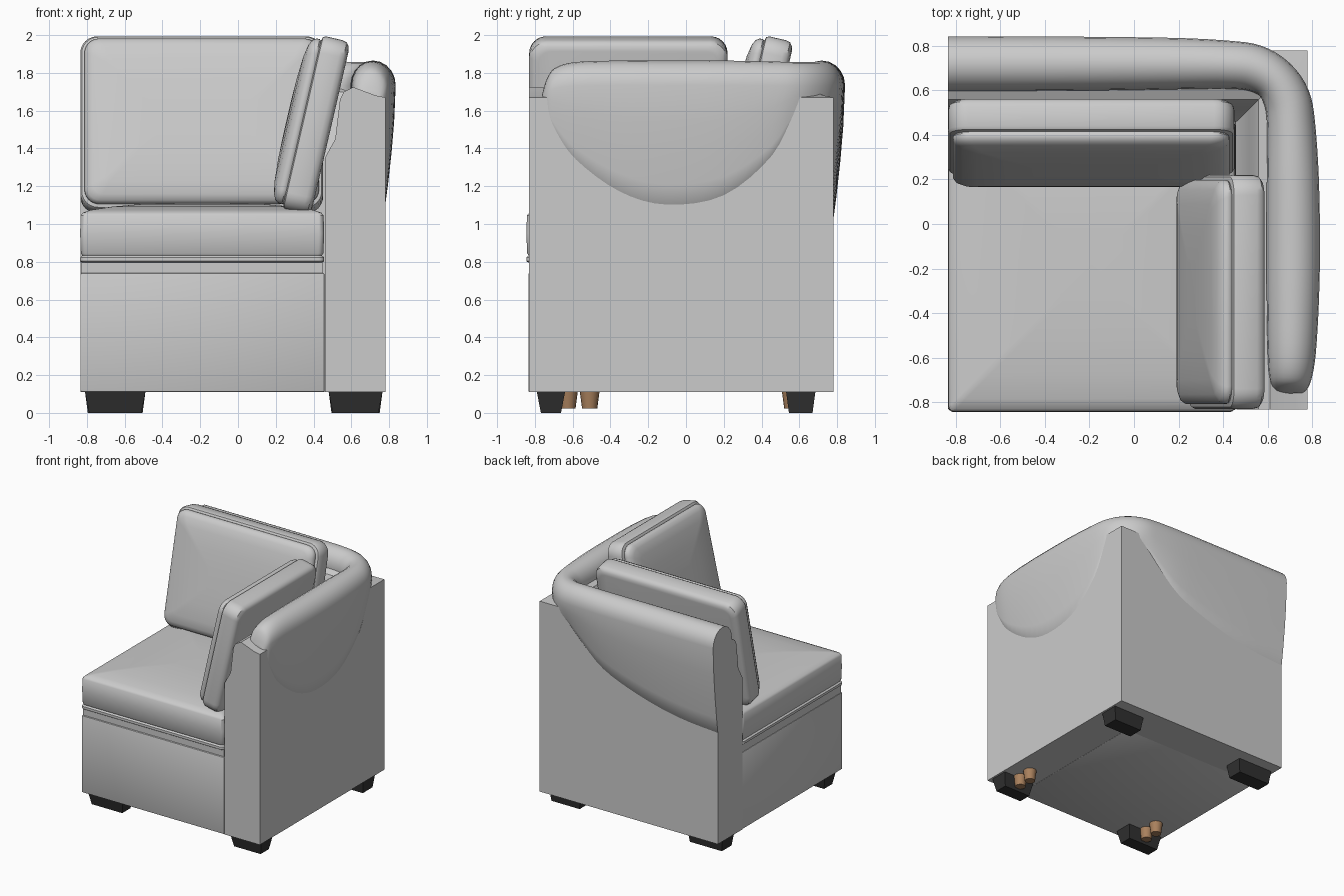
import bpy, bmesh, math
from mathutils import Matrix, Vector

if "Cube" in bpy.data.objects:
    bpy.data.objects.remove(bpy.data.objects["Cube"])


def finish(name, bm, mat=None, angle=40):
    bmesh.ops.recalc_face_normals(bm, faces=bm.faces)
    me = bpy.data.meshes.new(name)
    bm.to_mesh(me)
    bm.free()
    ob = bpy.data.objects.new(name, me)
    bpy.context.collection.objects.link(ob)
    if mat:
        me.materials.append(mat)
    bpy.ops.object.select_all(action='DESELECT')
    ob.select_set(True)
    bpy.context.view_layer.objects.active = ob
    bpy.ops.object.shade_smooth_by_angle(angle=math.radians(angle))
    return ob


def loft(name, rings, mat=None, angle=40):
    """Skin closed rings one after another and cap both ends."""
    bm = bmesh.new()
    vr = [[bm.verts.new(p) for p in ring] for ring in rings]
    n = len(vr[0])
    for a, b in zip(vr, vr[1:]):
        for i in range(n):
            j = (i + 1) % n
            bm.faces.new((a[i], a[j], b[j], b[i]))
    bm.faces.new(vr[0])
    bm.faces.new(vr[-1])
    return finish(name, bm, mat, angle)


def rounded_rect(hx, hy, r, seg=6):
    pts = []
    for k, (sx, sy) in enumerate(((1, 1), (-1, 1), (-1, -1), (1, -1))):
        for i in range(seg + 1):
            a = math.pi / 2 * (k + i / seg)
            pts.append((sx * (hx - r) + r * math.cos(a), sy * (hy - r) + r * math.sin(a)))
    return pts


def cushion(name, hx, hy, r, layers, frame):
    """layers: (thickness offset, inset) from back to front."""
    rings = []
    for t, inset in layers:
        rr = max(r - inset * 0.5, 0.02)
        rings.append([frame @ Vector((x, y, t))
                      for x, y in rounded_rect(hx - inset, hy - inset, rr)])
    return loft(name, rings)


def frame(ex, ey, ez, origin):
    m = Matrix((ex, ey, ez)).transposed().to_4x4()
    m.translation = origin
    return m


def box(name, x0, x1, y0, y1, z0, z1, bevel=0.0, taper=0.0, mat=None):
    bm = bmesh.new()
    bmesh.ops.create_cube(bm, size=1)
    for v in bm.verts:
        t = taper if v.co.z < 0 else 0
        v.co = ((x0 + x1) / 2 + v.co.x * (x1 - x0 - 2 * t),
                (y0 + y1) / 2 + v.co.y * (y1 - y0 - 2 * t),
                (z0 + z1) / 2 + v.co.z * (z1 - z0))
    if bevel:
        bmesh.ops.bevel(bm, geom=bm.edges[:], offset=bevel, segments=2,
                        affect='EDGES', profile=0.5)
    return finish(name, bm, mat, 30)


def material(name, col):
    m = bpy.data.materials.new(name)
    m.diffuse_color = (*col, 1)
    m.use_nodes = True
    m.node_tree.nodes["Principled BSDF"].inputs["Base Color"].default_value = m.diffuse_color
    return m


dark = material("dark_wood", (0.03, 0.03, 0.03))
brown = material("brown_wood", (0.4, 0.22, 0.11))

# Base under the seat, with a slightly recessed rail on top
box("base", -0.835, 0.458, -0.835, 0.47, 0.11, 0.74, 0.008)
box("base_rail", -0.83, 0.45, -0.822, 0.47, 0.73, 0.80)

# Back and arm walls: one profile (depth inward, height) mitred around the corner
wall = [(0, 0.11), (0.32, 0.11), (0.32, 1.35), (0.265, 1.45), (0.24, 1.66),
        (0.22, 1.70), (0.17, 1.725), (0.05, 1.68), (0, 1.67)]
loft("back_and_arm_wall", [
    [(-0.835, 0.78 - d, z) for d, z in wall],
    [(0.78 - d, 0.78 - d, z) for d, z in wall],
    [(0.78 - d, -0.832, z) for d, z in wall]], angle=25)

# Draped roll: stations (x, y, drape bottom z, outward reach, height scale)
stations = [(-0.835, 0.72, 1.00, 0.122, 1), (-0.5, 0.72, 1.03, 0.122, 1),
            (-0.15, 0.72, 1.11, 0.12, 1), (0.2, 0.72, 1.25, 0.115, 1),
            (0.42, 0.715, 1.45, 0.108, 1), (0.54, 0.70, 1.58, 0.105, 0.98),
            (0.63, 0.65, 1.6, 0.10, 0.97), (0.685, 0.565, 1.58, 0.105, 0.97),
            (0.705, 0.45, 1.34, 0.108, 0.98), (0.713, 0.2, 1.13, 0.117, 1),
            (0.715, -0.1, 1.08, 0.12, 1), (0.713, -0.35, 1.15, 0.117, 1),
            (0.708, -0.58, 1.32, 0.108, 0.97), (0.702, -0.69, 1.48, 0.095, 0.85),
            (0.70, -0.735, 1.58, 0.08, 0.62), (0.70, -0.76, 1.61, 0.06, 0.3)]


def smooth_path(pts, sub=4):
    out = []
    for i in range(len(pts) - 1):
        p0, p1, p2, p3 = (pts[max(0, min(len(pts) - 1, i + k))] for k in (-1, 0, 1, 2))
        for s in range(sub):
            t = s / sub
            out.append([0.5 * (2 * b + (c - a) * t + (2 * a - 5 * b + 4 * c - d) * t * t
                               + (3 * b - a - 3 * c + d) * t ** 3)
                        for a, b, c, d in zip(p0, p1, p2, p3)])
    return out + [list(pts[-1])]


path = smooth_path(stations)
rings = []
for i, (x, y, zb, reach, hs) in enumerate(path):
    a, b = path[max(i - 1, 0)], path[min(i + 1, len(path) - 1)]
    tan = Vector((b[0] - a[0], b[1] - a[1])).normalized()
    nx, ny = -tan.y, tan.x
    plane = (0.777 - y) if ny > abs(nx) else (0.777 - x)
    low = min(plane, reach * 0.9)
    sec = []
    for k in range(11):
        ang = math.pi * (1 - k / 10)
        c = math.cos(ang)
        sec.append((reach * c, 1.62 + (0.115 + 0.13 * math.sin(ang)) * hs))
    ztop = sec[-1][1]
    for f in (0.3, 0.55, 0.8, 1.0):
        sec.append((reach + (low - reach) * f ** 1.6, ztop + (zb - ztop) * f))
    sec += [(low - 0.04, zb - 0.03), (-reach * 0.9, 1.58)]
    rings.append([(x + nx * o, y + ny * o, z) for o, z in sec])
loft("draped_roll", rings, angle=60)

# Seat cushion with piping groove and a soft crown
cushion("seat_cushion", 0.646, 0.655, 0.03,
        [(0.795, 0.012), (0.803, 0.0), (0.823, 0.0), (0.833, 0.012), (0.845, 0.004),
         (0.95, 0.0), (1.045, 0.003), (1.06, 0.015), (1.075, 0.06), (1.092, 0.17),
         (1.105, 0.32), (1.11, 0.5)],
        Matrix.Translation((-0.19, -0.19, 0)))

# Leaning cushions: boxed rear panel, groove, puffy front
layers = [(0.155, 0.05), (0.15, 0.025), (0.135, 0.006), (0.11, 0.0), (0.02, 0.0),
          (0.006, 0.008), (0.0, 0.028), (-0.008, 0.022), (-0.025, 0.022),
          (-0.045, 0.035), (-0.06, 0.065), (-0.072, 0.13), (-0.08, 0.25), (-0.083, 0.38)]
s, c = math.sin(math.radians(13)), math.cos(math.radians(13))
cushion("back_cushion", 0.643, 0.47, 0.09, layers,
        frame((-1, 0, 0), (0, s, c), (0, c, -s), (-0.192, 0.315, 1.54)))
cushion("arm_cushion", 0.525, 0.47, 0.09, layers,
        frame((0, 1, 0), (s, 0, c), (c, 0, -s), (0.34, -0.305, 1.54)))

# Block feet and small peg legs
for side, x0, x1 in (("left", -0.81, -0.49), ("right", 0.48, 0.765)):
    box("front_foot_" + side, x0, x1, -0.79, -0.64, 0, 0.112, 0, 0.022, dark)
    box("back_foot_" + side, x0, x1, 0.53, 0.685, 0, 0.112, 0, 0.015, dark)
    xc = (x0 + x1) / 2
    for i, y in enumerate((-0.51, -0.625, 0.56)):
        bm = bmesh.new()
        bmesh.ops.create_cone(bm, cap_ends=True, segments=16, radius1=0.04, radius2=0.052,
                              depth=0.09, matrix=Matrix.Translation((xc, y, 0.067)))
        finish(f"peg_leg_{side}_{i + 1}", bm, brown)
